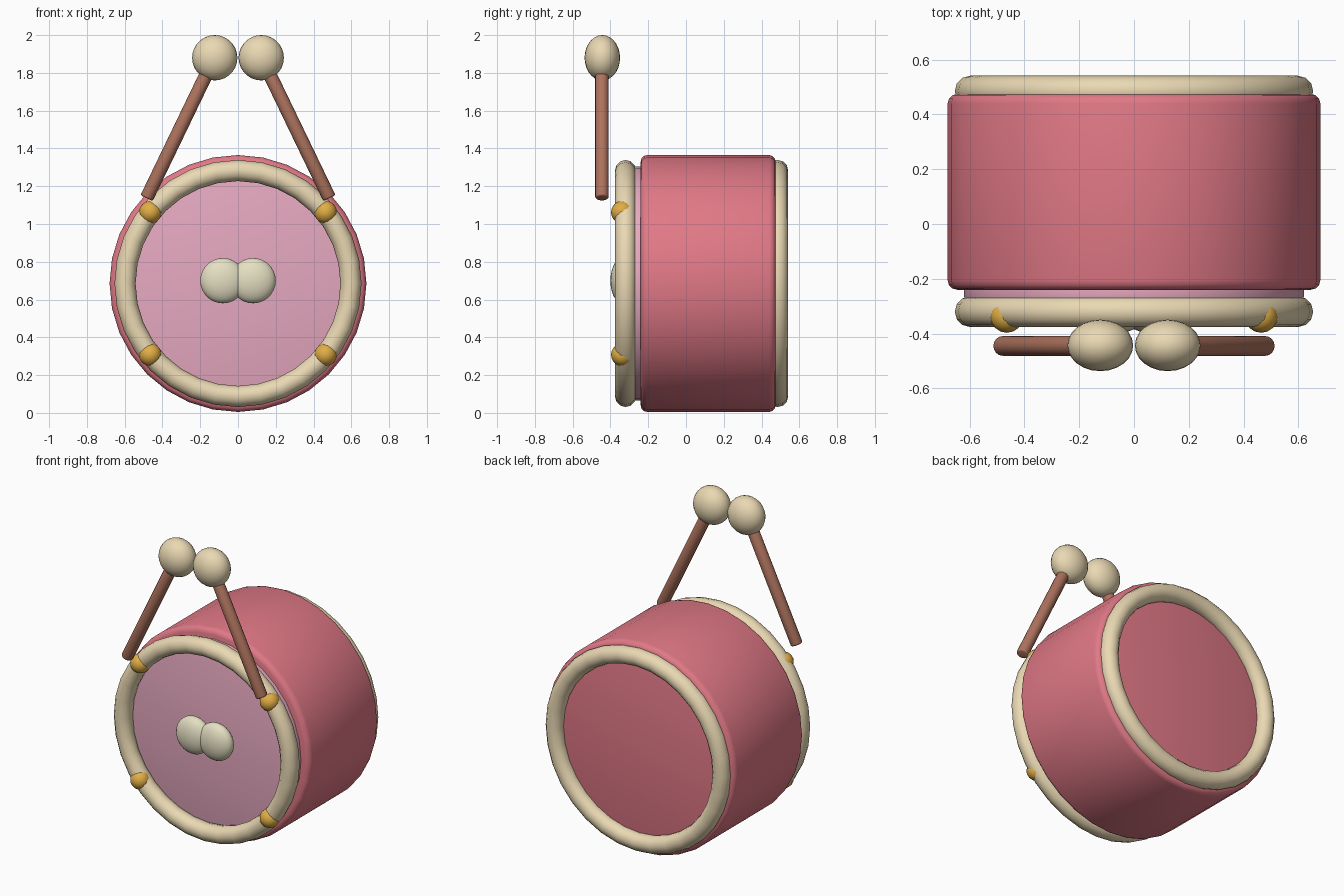
import bpy, math
from mathutils import Vector

if "Cube" in bpy.data.objects:
    bpy.data.objects.remove(bpy.data.objects["Cube"])

CZ = 0.685  # height of the drum axis


def material(name, rgb):
    m = bpy.data.materials.new(name)
    m.diffuse_color = (*rgb, 1)
    m.use_nodes = True
    m.node_tree.nodes["Principled BSDF"].inputs["Base Color"].default_value = m.diffuse_color
    return m


ROSE = material("rose", (0.75, 0.19, 0.24))
PINK = material("pink", (0.80, 0.40, 0.53))
CREAM = material("cream", (0.82, 0.69, 0.45))
IVORY = material("ivory", (0.78, 0.74, 0.54))
WOOD = material("wood", (0.42, 0.17, 0.11))
GOLD = material("gold", (0.75, 0.42, 0.06))


def finish(name, mat, bevel=0):
    ob = bpy.context.object
    ob.name = name
    ob.data.materials.append(mat)
    if bevel:
        b = ob.modifiers.new("bevel", 'BEVEL')
        b.width, b.segments = bevel, 3
        b.limit_method = 'ANGLE'
        b.angle_limit = math.radians(50)
        bpy.ops.object.modifier_apply(modifier=b.name)
    bpy.ops.object.shade_smooth_by_angle(angle=math.radians(40))
    return ob


def rod(name, a, b, r, mat, sides, bevel):
    a, b = Vector(a), Vector(b)
    d = b - a
    bpy.ops.mesh.primitive_cylinder_add(
        vertices=sides, radius=r, depth=d.length, location=(a + b) / 2,
        rotation=d.to_track_quat('Z', 'Y').to_euler())
    return finish(name, mat, bevel)


def ball(name, loc, scale, mat, seg=24):
    bpy.ops.mesh.primitive_uv_sphere_add(segments=seg, ring_count=seg // 2 + 2,
                                         radius=1, location=loc)
    bpy.context.object.scale = scale
    return finish(name, mat)


def hoop(name, y):
    bpy.ops.mesh.primitive_torus_add(
        major_segments=32, minor_segments=12, major_radius=0.598, minor_radius=0.056,
        location=(0, y, CZ), rotation=(math.pi / 2, 0, 0))
    return finish(name, CREAM)


# Drum shell, front skin and the two hoops
rod("drum_shell", (0, -0.24, CZ), (0, 0.475, CZ), 0.68, ROSE, 32, 0.035)
rod("front_skin", (0, -0.285, CZ), (0, -0.20, CZ), 0.62, PINK, 32, 0.02)
hoop("front_hoop", -0.32)
hoop("back_hoop", 0.485)

for s, side in ((-1, "left"), (1, "right")):
    # Pads in the middle of the skin
    ball(f"centre_pad_{side}", (s * 0.08, -0.338, 0.70), (0.12, 0.062, 0.12), IVORY)
    # Studs on the front hoop
    for dz, level in ((-0.377, "lower"), (0.377, "upper")):
        ball(f"stud_{level}_{side}", (s * 0.464, -0.337, CZ + dz), (0.06, 0.06, 0.06), GOLD, 16)
    # Drumstick with its mallet head
    rod(f"drumstick_{side}", (s * 0.484, -0.445, 1.137), (s * 0.14, -0.445, 1.85),
        0.036, WOOD, 16, 0.01)
    ball(f"mallet_head_{side}", (s * 0.123, -0.443, 1.88), (0.12, 0.094, 0.12), CREAM)
